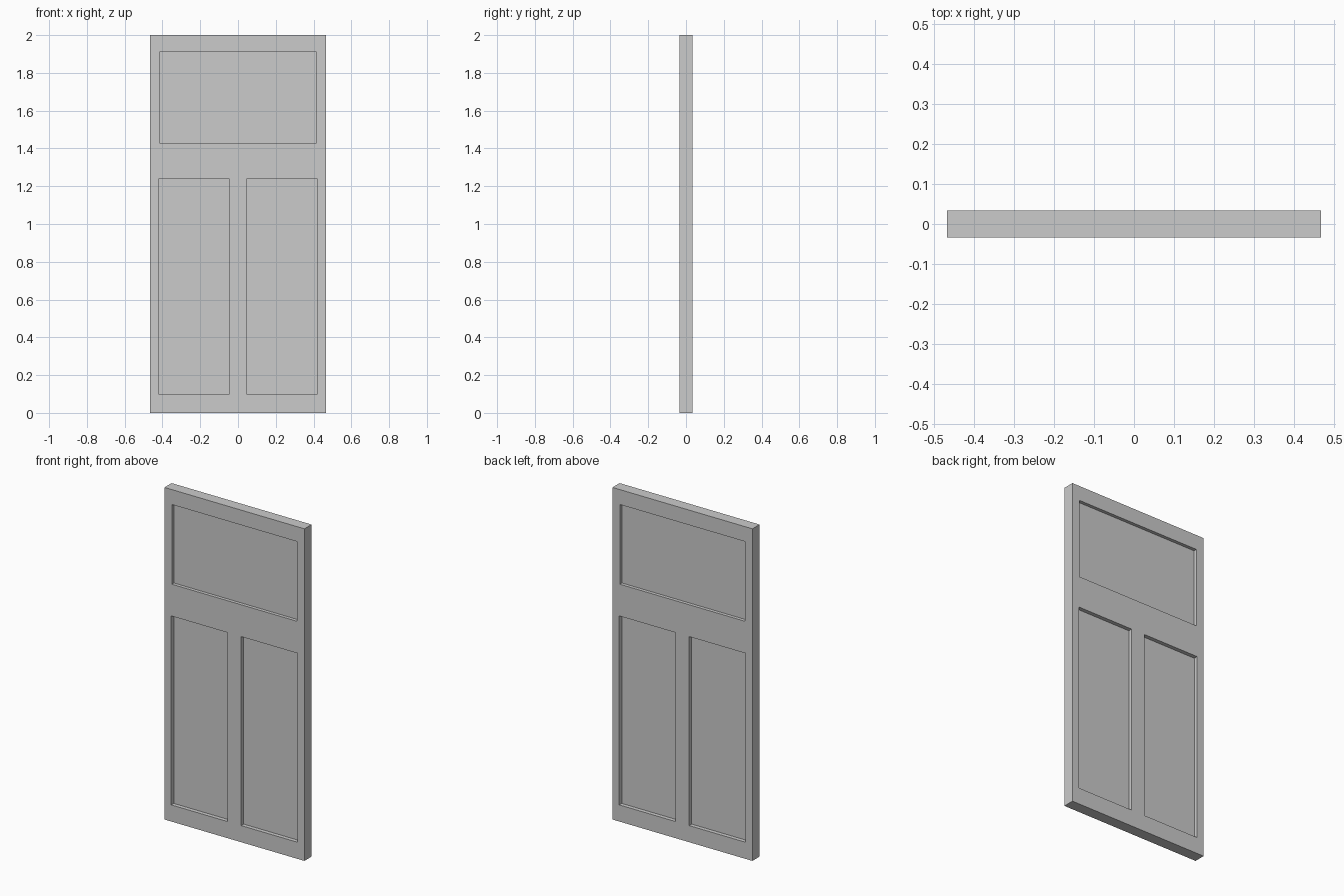
import bpy

if "Cube" in bpy.data.objects:
    bpy.data.objects.remove(bpy.data.objects["Cube"])

HALF_T = 0.034  # half the slab thickness


def box(name, x0, x1, y0, y1, z0, z1):
    bpy.ops.mesh.primitive_cube_add(
        size=1, location=((x0 + x1) / 2, (y0 + y1) / 2, (z0 + z1) / 2))
    ob = bpy.context.object
    ob.name = name
    ob.scale = (x1 - x0, y1 - y0, z1 - z0)
    bpy.ops.object.transform_apply(location=True, rotation=True, scale=True)
    return ob


# Door slab
door = box("door_slab", -0.466, 0.466, -HALF_T, HALF_T, 0, 2)

# Recessed panels: x0, x1, z0, z1, depth
panels = [
    (-0.416, 0.416, 1.43, 1.91, 0.020),
    (-0.421, -0.045, 0.10, 1.238, 0.024),
    (0.045, 0.421, 0.10, 1.238, 0.024),
]

# Sink each panel into both the front and the back
for x0, x1, z0, z1, depth in panels:
    for side in (-1, 1):
        ya, yb = sorted((side * (HALF_T - depth), side * (HALF_T + 0.05)))
        cutter = box("panel_cutter", x0, x1, ya, yb, z0, z1)
        cutter.hide_render = True
        mod = door.modifiers.new("panel_recess", 'BOOLEAN')
        mod.operation = 'DIFFERENCE'
        mod.solver = 'EXACT'
        mod.object = cutter
        bpy.context.view_layer.objects.active = door
        bpy.ops.object.modifier_apply(modifier=mod.name)
        bpy.data.objects.remove(cutter, do_unlink=True)
